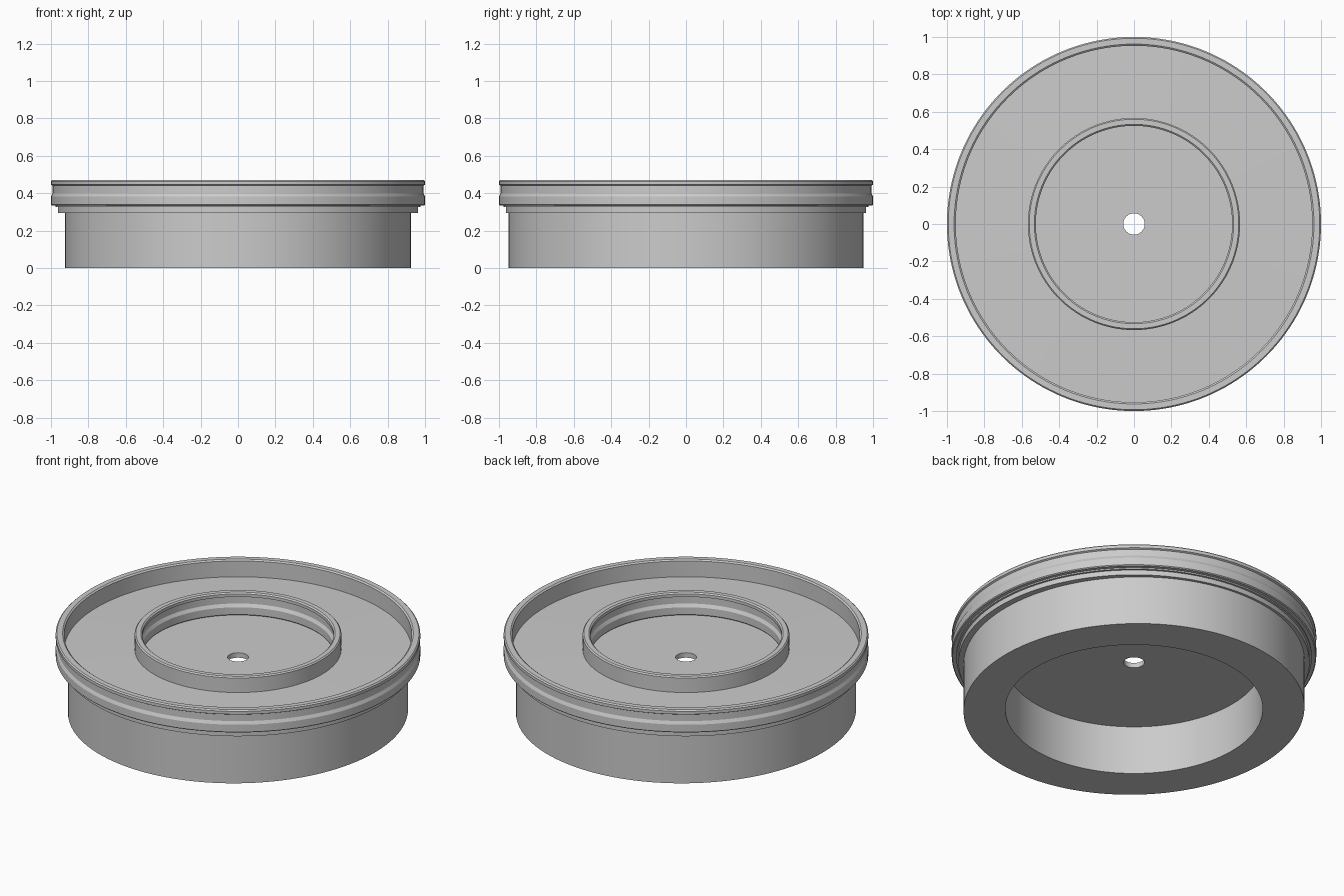
import bpy, bmesh, math

cube = bpy.data.objects.get("Cube")
if cube:
    bpy.data.objects.remove(cube, do_unlink=True)

SEGMENTS = 160

grey = bpy.data.materials.new("plain grey")
grey.use_nodes = True
colour = (0.6, 0.6, 0.6, 1)
grey.diffuse_color = colour
grey.node_tree.nodes["Principled BSDF"].inputs["Base Color"].default_value = colour


def lathe(name, profile, scale=(1, 1)):
    """Turn a closed (radius, height) profile around the z axis."""
    bm = bmesh.new()
    rings = []
    for r, z in profile:
        rings.append([bm.verts.new((r * math.cos(a) * scale[0], r * math.sin(a) * scale[1], z))
                      for a in (2 * math.pi * i / SEGMENTS for i in range(SEGMENTS))])
    for k, ring in enumerate(rings):
        nxt = rings[(k + 1) % len(rings)]
        for i in range(SEGMENTS):
            j = (i + 1) % SEGMENTS
            bm.faces.new((ring[i], ring[j], nxt[j], nxt[i]))
    bmesh.ops.recalc_face_normals(bm, faces=bm.faces)
    mesh = bpy.data.meshes.new(name)
    bm.to_mesh(mesh)
    bm.free()
    mesh.materials.append(grey)
    obj = bpy.data.objects.new(name, mesh)
    bpy.context.collection.objects.link(obj)
    bpy.ops.object.select_all(action='DESELECT')
    obj.select_set(True)
    bpy.context.view_layer.objects.active = obj
    bpy.ops.object.shade_smooth_by_angle(angle=math.radians(25))
    return obj


# Slightly oval skirt with a round opening below
skirt = lathe("base_skirt", [(0.706, 0), (0.937, 0), (0.937, 0.295), (0.706, 0.295)])
for v in skirt.data.vertices:
    if math.hypot(v.co.x, v.co.y) > 0.8:
        v.co.x *= 0.925 / 0.937
        v.co.y *= 0.949 / 0.937

# Thin disc with the small centre hole
lathe("centre_plate", [(0.057, 0.295), (0.963, 0.295), (0.963, 0.325), (0.057, 0.325)])

# Grooved outer rim, shallow tray and grooved inner collar in one turning
outer = [(0.975, 0.325), (0.975, 0.333), (0.995, 0.333), (1, 0.338), (1, 0.382),
         (0.991, 0.4), (0.991, 0.44), (1, 0.445), (1, 0.463), (0.993, 0.47)]
tray = [(0.962, 0.47), (0.953, 0.463), (0.953, 0.367), (0.567, 0.375)]
collar = [(0.567, 0.463), (0.56, 0.47), (0.533, 0.47), (0.525, 0.463), (0.525, 0.445),
          (0.536, 0.44), (0.536, 0.4), (0.525, 0.382), (0.525, 0.338), (0.53, 0.333),
          (0.55, 0.333), (0.55, 0.325)]
lathe("grooved_tray", outer + tray + collar)
